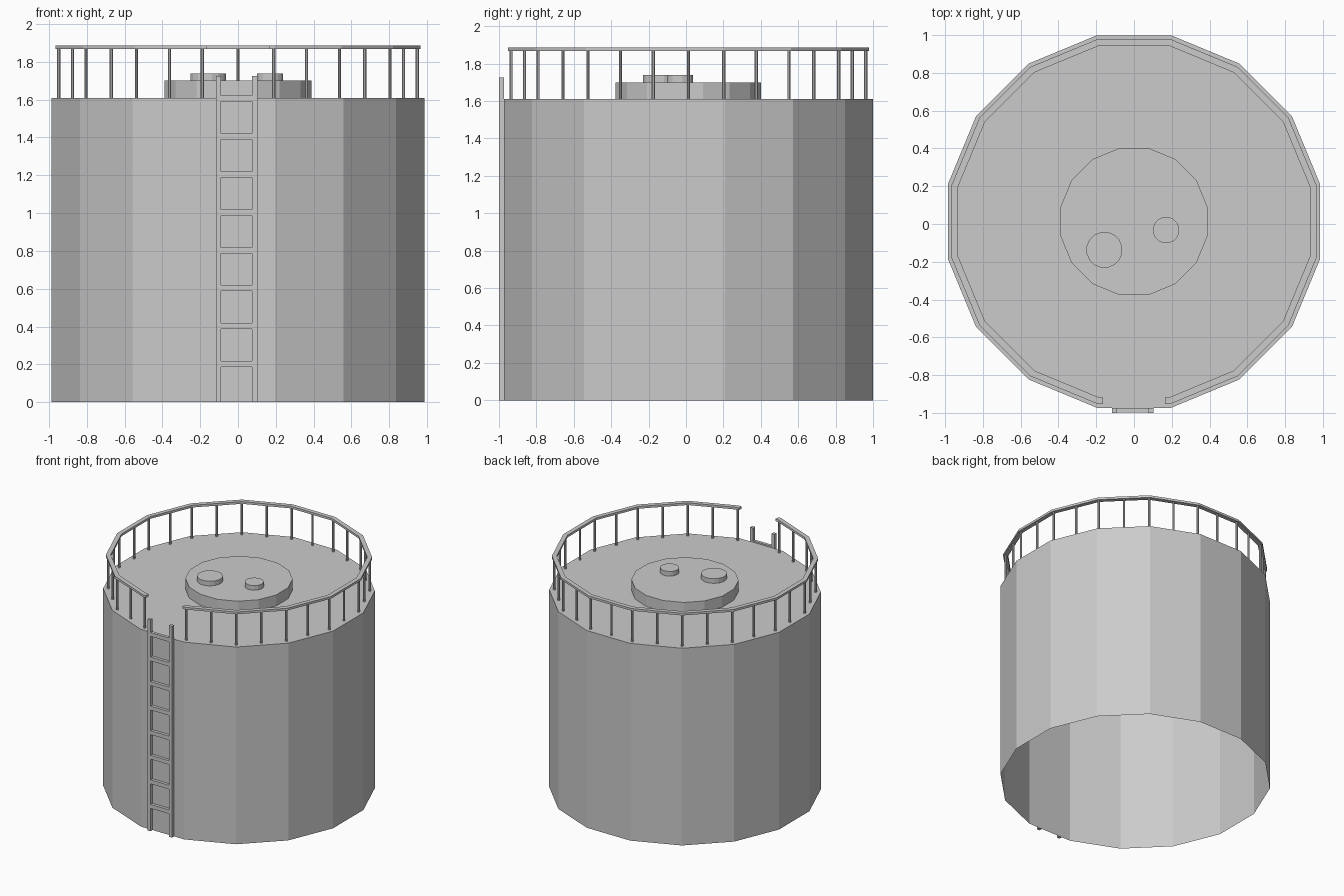
import bpy, bmesh
from math import sin, cos, pi, radians

if "Cube" in bpy.data.objects:
    bpy.data.objects.remove(bpy.data.objects["Cube"])

CY = 0.013            # tank centre in y
SIDES = 16
STEP = 2 * pi / SIDES
ROOF = 1.61


def finish(name, bm):
    bmesh.ops.recalc_face_normals(bm, faces=bm.faces[:])
    mesh = bpy.data.meshes.new(name)
    bm.to_mesh(mesh)
    bm.free()
    ob = bpy.data.objects.new(name, mesh)
    bpy.context.collection.objects.link(ob)
    return ob


def add_prism(bm, x, y, apothem, z0, z1, sides=SIDES, bottom=True):
    """Upright prism with a flat side facing the front."""
    r = apothem / cos(pi / sides)
    rings = [[bm.verts.new((x + r * sin((i + .5) * 2 * pi / sides),
                            y - r * cos((i + .5) * 2 * pi / sides), z))
              for i in range(sides)] for z in (z0, z1)]
    for i in range(sides):
        j = (i + 1) % sides
        bm.faces.new((rings[0][i], rings[0][j], rings[1][j], rings[1][i]))
    bm.faces.new(rings[1])
    if bottom:
        bm.faces.new(rings[0][::-1])


def prism(name, *args, **kw):
    bm = bmesh.new()
    add_prism(bm, *args, **kw)
    if not kw.get("bottom", True):
        # open shell: keep normals as built (outward)
        mesh = bpy.data.meshes.new(name)
        bm.to_mesh(mesh)
        bm.free()
        ob = bpy.data.objects.new(name, mesh)
        bpy.context.collection.objects.link(ob)
        return ob
    return finish(name, bm)


def add_box(bm, x0, x1, y0, y1, z0, z1):
    vs = bmesh.ops.create_cube(bm, size=1)["verts"]
    for v in vs:
        v.co = ((x0 + x1) / 2 + v.co.x * (x1 - x0),
                (y0 + y1) / 2 + v.co.y * (y1 - y0),
                (z0 + z1) / 2 + v.co.z * (z1 - z0))


# Tank shell with roof, open underneath
prism("tank_body", 0, CY, 0.986, 0, ROOF, bottom=False)

# Raised roof plate and two hatches
prism("roof_plate", 0, CY, 0.389, ROOF, 1.70)
prism("large_hatch", -0.157, -0.137, 0.094, 1.70, 1.738)
prism("small_hatch", 0.17, -0.032, 0.069, 1.70, 1.738)

# Handrail: flat bar around the edge with a gap at the ladder
GAP, OUTER, INNER = 0.165, 0.966, 0.931


def rail_path(apothem):
    r = apothem / cos(STEP / 2)
    pts = [(r * sin((i + .5) * STEP), CY - r * cos((i + .5) * STEP))
           for i in range(SIDES)]
    return [(GAP, CY - apothem)] + pts + [(-GAP, CY - apothem)]


bm = bmesh.new()
sections = []
for (ox, oy), (ix, iy) in zip(rail_path(OUTER), rail_path(INNER)):
    sections.append([bm.verts.new(c) for c in (
        (ox, oy, 1.868), (ox, oy, 1.886), (ix, iy, 1.886), (ix, iy, 1.868))])
for a, b in zip(sections, sections[1:]):
    for k in range(4):
        m = (k + 1) % 4
        bm.faces.new((a[k], b[k], b[m], a[m]))
bm.faces.new(sections[0])
bm.faces.new(sections[-1][::-1])
finish("handrail", bm)

# Posts at every corner and edge middle, except in the gap
bm = bmesh.new()
for i in range(1, 2 * SIDES):
    a = i * STEP / 2
    r = 0.948 if i % 2 == 0 else 0.948 / cos(STEP / 2)
    add_prism(bm, r * sin(a), CY - r * cos(a), 0.0085, ROOF, 1.87, sides=8)
finish("handrail_posts", bm)

# Ladder
bm = bmesh.new()
for x0, x1 in ((-0.117, -0.091), (0.075, 0.103)):
    add_box(bm, x0, x1, -1.0, -0.973, 0, 1.725)
finish("ladder_rails", bm)

bm = bmesh.new()
for i in range(8):
    z = 0.202 + i * 0.2005
    add_box(bm, -0.092, 0.076, -0.997, -0.973, z - 0.016, z + 0.016)
finish("ladder_rungs", bm)
